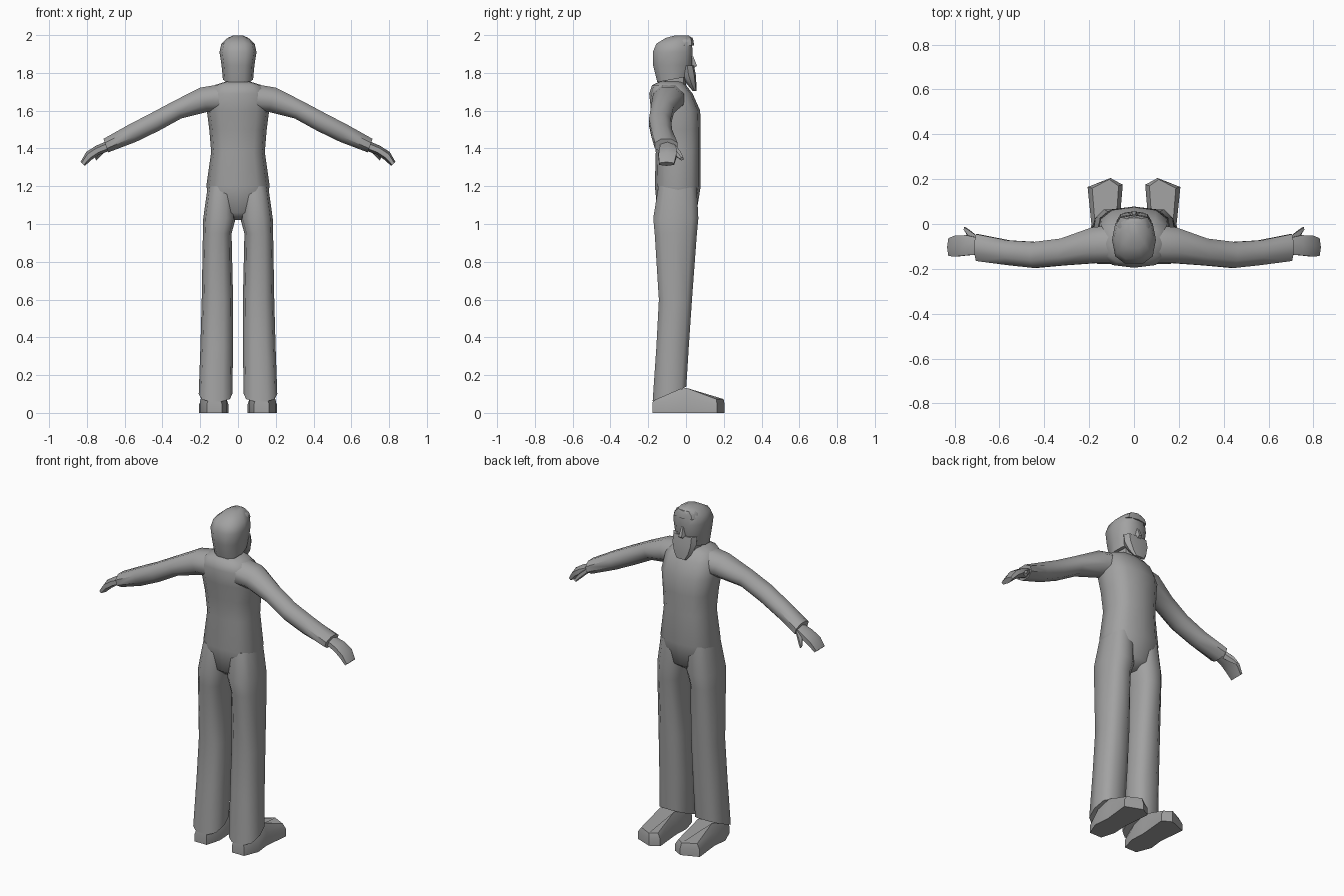
import bpy, bmesh, math
from mathutils import Vector

grey = bpy.data.materials.new("plain grey")
grey.diffuse_color = (0.36, 0.36, 0.36, 1)


def finish(name, bm, mirror=False, angle=50):
    bmesh.ops.recalc_face_normals(bm, faces=bm.faces)
    me = bpy.data.meshes.new(name)
    bm.to_mesh(me)
    bm.free()
    me.materials.append(grey)
    ob = bpy.data.objects.new(name, me)
    bpy.context.collection.objects.link(ob)
    bpy.ops.object.select_all(action='DESELECT')
    ob.select_set(True)
    bpy.context.view_layer.objects.active = ob
    bpy.ops.object.shade_smooth_by_angle(angle=math.radians(angle))
    if mirror:
        mod = ob.modifiers.new("mirror", 'MIRROR')
        mod.use_axis[0] = True
    return ob


def loft(name, rings, **kw):
    """Skin a list of equally sized rings and cap both ends."""
    bm = bmesh.new()
    vs = [[bm.verts.new(p) for p in r] for r in rings]
    n = len(vs[0])
    for a, b in zip(vs, vs[1:]):
        for i in range(n):
            j = (i + 1) % n
            bm.faces.new((a[i], a[j], b[j], b[i]))
    bm.faces.new(vs[0])
    bm.faces.new(vs[-1])
    return finish(name, bm, **kw)


def slab(z, x0, x1, y0, y1, n=10, power=0.75, tilt=0.0):
    """Rounded horizontal section; tilt raises the +y side."""
    cx, cy, hx, hy = (x0 + x1) / 2, (y0 + y1) / 2, (x1 - x0) / 2, (y1 - y0) / 2
    out = []
    for i in range(n):
        a = 2 * math.pi * i / n
        c, s = math.cos(a), math.sin(a)
        x = math.copysign(abs(c) ** power, c)
        y = math.copysign(abs(s) ** power, s)
        out.append(Vector((cx + hx * x, cy + hy * y, z + tilt * y)))
    return out


def limb(sections, n=8):
    """Rings across a sloping arm: (x, y, z, half depth, half height, lean)."""
    rings = []
    for x, y, z, hy, hz, lean in sections:
        ring = []
        for i in range(n):
            a = 2 * math.pi * (i + 0.5) / n
            c, s = math.cos(a) / math.cos(math.pi / n), math.sin(a) / math.cos(math.pi / n)
            ring.append(Vector((x + lean * s, y + hy * c, z + hz * s)))
        rings.append(ring)
    return rings


# torso
loft("torso", [slab(z, -w, w, y0, y1, 12) for z, w, y0, y1 in (
    (1.02, 0.05, -0.10, 0.00), (1.06, 0.13, -0.15, 0.055), (1.20, 0.168, -0.165, 0.078),
    (1.38, 0.142, -0.16, 0.078), (1.50, 0.152, -0.17, 0.078), (1.60, 0.165, -0.185, 0.075),
    (1.69, 0.16, -0.195, 0.035), (1.735, 0.125, -0.18, 0.0), (1.755, 0.06, -0.14, -0.02))])

# trouser legs
loft("trouser_leg", [slab(z, x0, x1, y0, y1, 10, tilt=t) for z, x0, x1, y0, y1, t in (
    (1.20, 0.015, 0.16, -0.15, 0.06, 0), (1.03, 0.012, 0.184, -0.178, 0.07, 0),
    (0.95, 0.034, 0.186, -0.17, 0.062, 0), (0.60, 0.026, 0.192, -0.147, 0.035, 0),
    (0.35, 0.026, 0.199, -0.16, 0.018, 0), (0.10, 0.03, 0.208, -0.18, 0.005, 0.04))],
    mirror=True)

# shoes: outline of (x, y, top height), skinned from sole to upper
outline = [(0.085, -0.178, 0.07), (0.165, -0.178, 0.07), (0.20, -0.09, 0.10), (0.19, 0.0, 0.125),
           (0.207, 0.165, 0.065), (0.105, 0.205, 0.065), (0.05, 0.175, 0.065),
           (0.065, 0.0, 0.125), (0.06, -0.09, 0.10)]
loft("shoe", [
    [Vector((x, y, 0)) for x, y, h in outline],
    [Vector((x, y, h * 0.65)) for x, y, h in outline],
    [Vector((0.125 + (x - 0.125) * 0.75, y * 0.97, h + 0.008)) for x, y, h in outline]],
    mirror=True, angle=40)

# sleeves
loft("sleeve", limb((
    (0.09, -0.09, 1.665, 0.085, 0.075, 0.0), (0.18, -0.095, 1.658, 0.080, 0.064, 0.02),
    (0.32, -0.125, 1.605, 0.060, 0.046, 0.02), (0.44, -0.138, 1.54, 0.058, 0.046, 0.022),
    (0.56, -0.128, 1.48, 0.055, 0.046, 0.018), (0.70, -0.105, 1.415, 0.060, 0.036, 0.012))),
    mirror=True)

# hands: flattened palm and bent fingers
loft("hand", limb((
    (0.67, -0.100, 1.42, 0.034, 0.022, 0.008), (0.745, -0.095, 1.39, 0.045, 0.020, 0.008),
    (0.79, -0.098, 1.36, 0.047, 0.018, 0.012), (0.822, -0.103, 1.318, 0.040, 0.009, 0.010)), 6),
    mirror=True, angle=40)
loft("thumb", limb((
    (0.70, -0.075, 1.405, 0.022, 0.015, 0.0), (0.735, -0.045, 1.372, 0.018, 0.013, 0.004),
    (0.755, -0.022, 1.345, 0.008, 0.007, 0.004)), 5), mirror=True, angle=40)

# neck and head
loft("neck", [slab(z, -0.06, 0.06, -0.12, 0.0, 8) for z in (1.70, 1.80)])
loft("head", [slab(z, -w, w, y0, y1, 10, tilt=t) for z, w, y0, y1, t in (
    (1.765, 0.080, -0.155, 0.01, 0.015), (1.84, 0.087, -0.178, 0.035, 0),
    (1.91, 0.098, -0.180, 0.038, 0), (1.955, 0.088, -0.160, 0.036, 0),
    (1.985, 0.055, -0.110, 0.034, 0), (1.998, 0.025, -0.06, 0.015, 0))])

# beard tapering to the chin tip
loft("beard", [slab(z, -w, w, y0, y1, 8) for z, w, y0, y1 in (
    (1.84, 0.078, -0.03, 0.042), (1.79, 0.078, -0.025, 0.052),
    (1.74, 0.060, 0.005, 0.055), (1.705, 0.035, 0.035, 0.055))], angle=40)

# nose wedge and forelock
loft("nose", [slab(z, -w, w, 0.0, y1, 6, 1.0) for z, w, y1 in (
    (1.825, 0.020, 0.045), (1.838, 0.020, 0.062), (1.89, 0.011, 0.040))], angle=30)
loft("forelock", [slab(z, -w, w, -0.06, y1, 8) for z, w, y1 in (
    (1.945, 0.080, 0.042), (1.97, 0.070, 0.040), (1.988, 0.045, 0.034))], angle=40)
